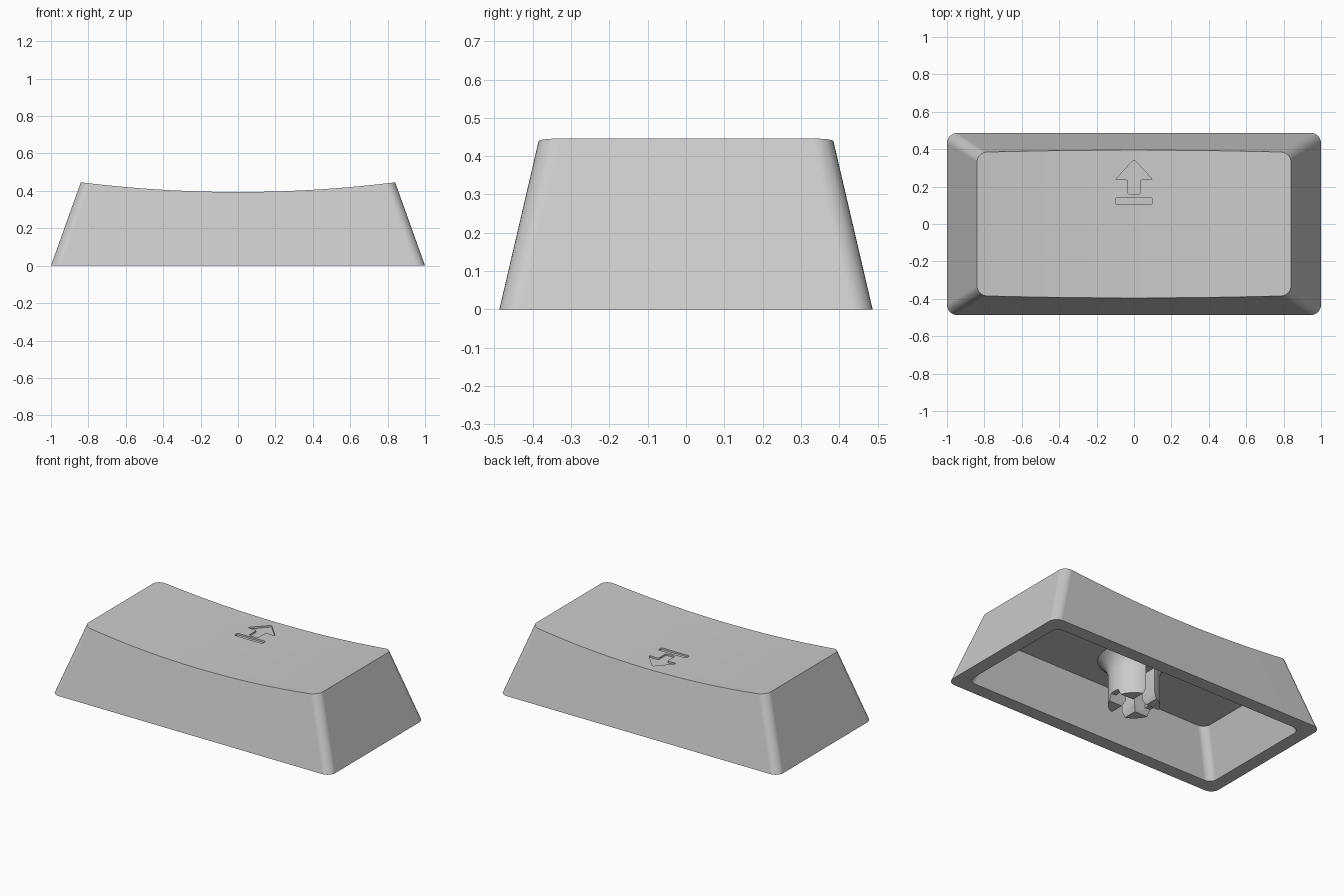
import bpy
import bmesh
from math import sin, cos, pi, radians

if "Cube" in bpy.data.objects:
    bpy.data.objects.remove(bpy.data.objects["Cube"], do_unlink=True)

TONE = (0.6, 0.6, 0.6, 1)
grey = bpy.data.materials.new("light_grey_plastic")
grey.use_nodes = True
grey.diffuse_color = TONE
grey.node_tree.nodes["Principled BSDF"].inputs["Base Color"].default_value = TONE


def loft(name, rings, round_sides=0):
    """Closed solid through rings of equal length; optionally rounds the side edges."""
    bm = bmesh.new()
    loops = [[bm.verts.new(p) for p in ring] for ring in rings]
    n = len(loops[0])
    for low, high in zip(loops, loops[1:]):
        for i in range(n):
            j = (i + 1) % n
            bm.faces.new((low[i], low[j], high[j], high[i]))
    bm.faces.new(loops[0][::-1])
    bm.faces.new(loops[-1])
    bmesh.ops.recalc_face_normals(bm, faces=bm.faces[:])
    if round_sides:
        sides = [e for e in bm.edges if abs(e.verts[0].co.z - e.verts[1].co.z) > 0.01]
        bmesh.ops.bevel(bm, geom=sides, offset=round_sides, segments=4,
                        profile=0.5, affect='EDGES')
    mesh = bpy.data.meshes.new(name)
    bm.to_mesh(mesh)
    bm.free()
    mesh.materials.append(grey)
    obj = bpy.data.objects.new(name, mesh)
    bpy.context.collection.objects.link(obj)
    return obj


def rounded_rect(hx, hy, r, z, steps=8):
    points = []
    for k, (sx, sy) in enumerate([(1, 1), (-1, 1), (-1, -1), (1, -1)]):
        for i in range(steps + 1):
            a = (k + i / steps) * pi / 2
            points.append((sx * (hx - r) + r * cos(a), sy * (hy - r) + r * sin(a), z))
    return points


def rect(hx, hy, z):
    return [(-hx, -hy, z), (hx, -hy, z), (hx, hy, z), (-hx, hy, z)]


def circle(r, z, n=48):
    return [(r * cos(2 * pi * i / n), r * sin(2 * pi * i / n), z) for i in range(n)]


def prism(name, outline, z0, z1, round_sides):
    return loft(name, [[(x, y, z) for x, y in outline] for z in (z0, z1)], round_sides)


def tapered(name, hx, hy, r, z0, z1):
    """Rounded block whose walls lean inward with height."""
    return loft(name, [rounded_rect(hx - 0.358 * z, hy - 0.233 * z, r, z) for z in (z0, z1)])


def activate(obj):
    bpy.ops.object.select_all(action='DESELECT')
    obj.select_set(True)
    bpy.context.view_layer.objects.active = obj


def cut(target, cutter):
    activate(target)
    mod = target.modifiers.new("cut", 'BOOLEAN')
    mod.operation = 'DIFFERENCE'
    mod.solver = 'EXACT'
    mod.object = cutter
    bpy.ops.object.modifier_apply(modifier=mod.name)
    bpy.data.objects.remove(cutter, do_unlink=True)


def smooth(obj):
    activate(obj)
    bpy.ops.object.shade_smooth_by_angle(angle=radians(30))
    mod = obj.modifiers.new("even_normals", 'WEIGHTED_NORMAL')
    mod.keep_sharp = True


# Outer shell
cap = tapered("keycap_shell", 1.0, 0.487, 0.055, 0, 0.55)

# Dished top: a large shallow cylinder along y
R, LOW, N = 6.81, 0.394, 56
arc = []
for i in range(N + 1):
    x = -1.1 + 2.2 * i / N
    arc.append((x, LOW + R - (R * R - x * x) ** 0.5))
arc += [(1.1, 0.8), (-1.1, 0.8)]
cut(cap, loft("dish", [[(x, y, z) for x, z in arc] for y in (-0.7, 0.7)]))

# Hollow underside
cut(cap, tapered("cavity", 0.915, 0.4, 0.05, -0.02, 0.296))

# Engraved upward arrow and bar
half = [(0.032, 0.157), (0.032, 0.237), (0.1, 0.237)]
arrow = half + [(0, 0.345)] + [(-x, y) for x, y in reversed(half)]
cut(cap, prism("arrow", arrow, LOW - 0.011, 0.5, 0.01))
bar = [(-0.1, 0.106), (0.1, 0.106), (0.1, 0.141), (-0.1, 0.141)]
cut(cap, prism("bar", bar, LOW - 0.011, 0.5, 0.01))
smooth(cap)

# Mounting stem with a flared root
flare = [(0.15 + 0.141 * (1 - cos(a)), 0.18 + 0.141 * sin(a))
         for a in [radians(55) * i / 6 for i in range(7)]]
stem = loft("mounting_stem", [circle(0.15, 0)] + [circle(r, z) for r, z in flare]
            + [circle(0.21, 0.33)])

# Cross-shaped socket, open through the wall front and back
cut(stem, loft("slot_y", [rect(0.033, 0.25, z) for z in (-0.05, 0.2)]))
cut(stem, loft("slot_x", [rect(0.112, 0.033, z) for z in (-0.05, 0.2)]))

# Chamfered lead-in around the cross
cut(stem, loft("lead_y", [rect(0.055, 0.25, -0.01), rect(0.031, 0.25, 0.04)]))
cut(stem, loft("lead_x", [rect(0.25, 0.055, -0.01), rect(0.25, 0.031, 0.04)]))
smooth(stem)
